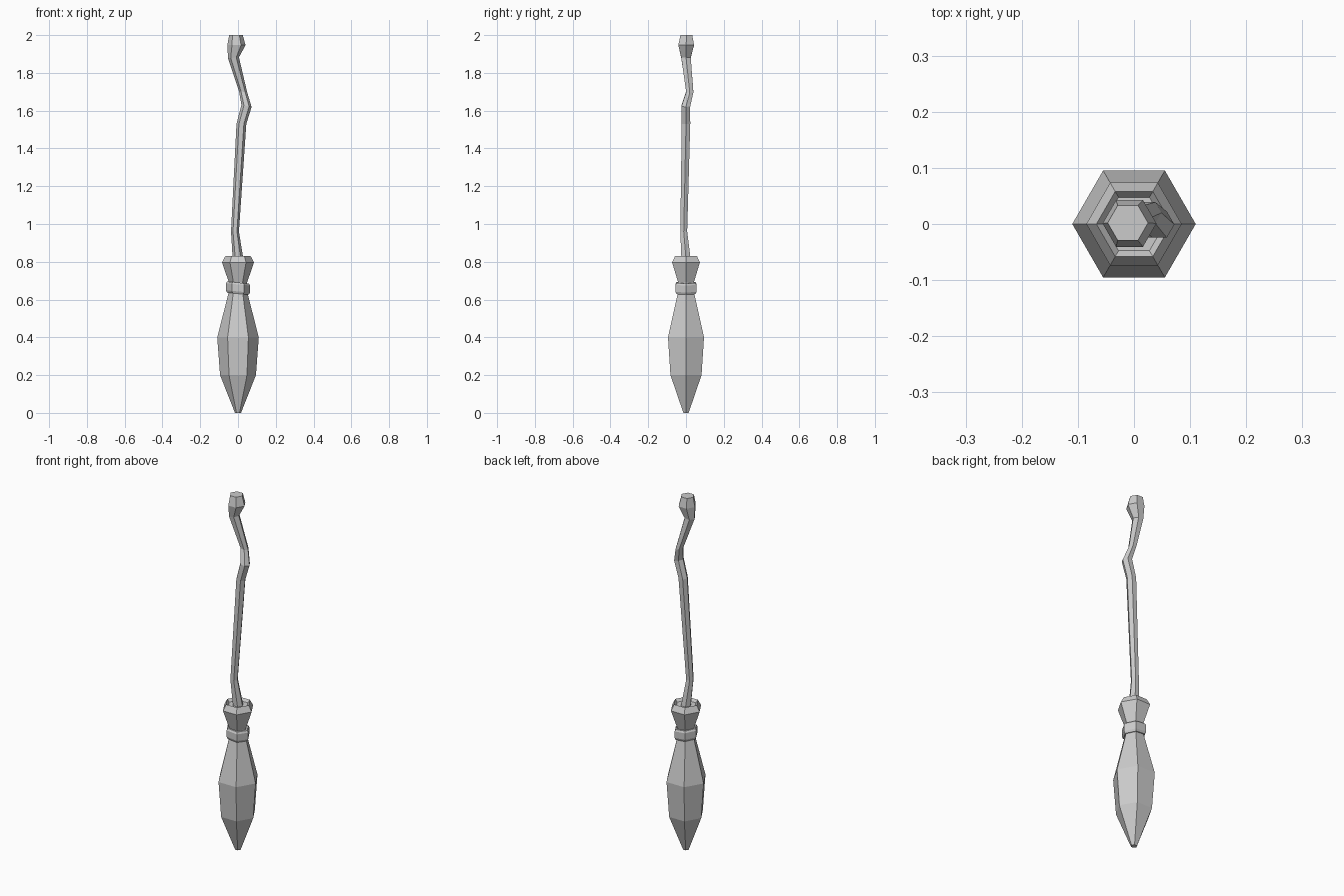
import bpy, bmesh, math

if "Cube" in bpy.data.objects:
    bpy.data.objects.remove(bpy.data.objects["Cube"])

SIDES = 6


def loft(name, rings):
    """Skin six-sided rings (x, y, z, radius, tilt) into a capped solid."""
    bm = bmesh.new()
    loops = []
    for x, y, z, r, tilt in rings:
        loop = []
        for i in range(SIDES):
            a = 2 * math.pi * i / SIDES
            dx, dy = r * math.cos(a), r * math.sin(a)
            loop.append(bm.verts.new((x + dx, y + dy, z + tilt * dx)))
        loops.append(loop)
    for low, high in zip(loops, loops[1:]):
        for i in range(SIDES):
            j = (i + 1) % SIDES
            bm.faces.new((low[i], low[j], high[j], high[i]))
    bm.faces.new(loops[0][::-1])
    bm.faces.new(loops[-1])
    bmesh.ops.recalc_face_normals(bm, faces=bm.faces)
    mesh = bpy.data.meshes.new(name)
    bm.to_mesh(mesh)
    bm.free()
    obj = bpy.data.objects.new(name, mesh)
    bpy.context.collection.objects.link(obj)
    return obj


def straight(profile, tilt=0.0):
    """Turn (radius, z) pairs into rings centred on the z axis."""
    return [(0, 0, z, r, tilt) for r, z in profile]


# Bristle bundle: pointed tip, belly, pinched neck, flared top with shallow recess
loft("bristles", straight([
    (0.016, 0.0), (0.095, 0.2), (0.11, 0.4), (0.05, 0.635), (0.048, 0.69),
    (0.085, 0.797), (0.067, 0.83), (0.055, 0.815)]))

# Binding tied around the neck, slightly crooked
loft("binding_band", straight([
    (0.058, 0.631), (0.064, 0.643), (0.064, 0.68), (0.058, 0.69)], tilt=-0.09))

# Crooked stick with a knob at its end
loft("handle", [
    (0.004, 0.003, 0.78, 0.03, 0),
    (-0.016, -0.012, 0.96, 0.021, 0),
    (0.018, 0.0, 1.53, 0.026, 0),
    (0.045, -0.001, 1.625, 0.027, -0.2),
    (0.027, 0.02, 1.70, 0.022, -0.2),
    (-0.024, 0.0, 1.88, 0.029, 0.1),
    (-0.008, 0.001, 1.947, 0.048, 0),
    (-0.011, 0.002, 2.0, 0.036, 0)])
